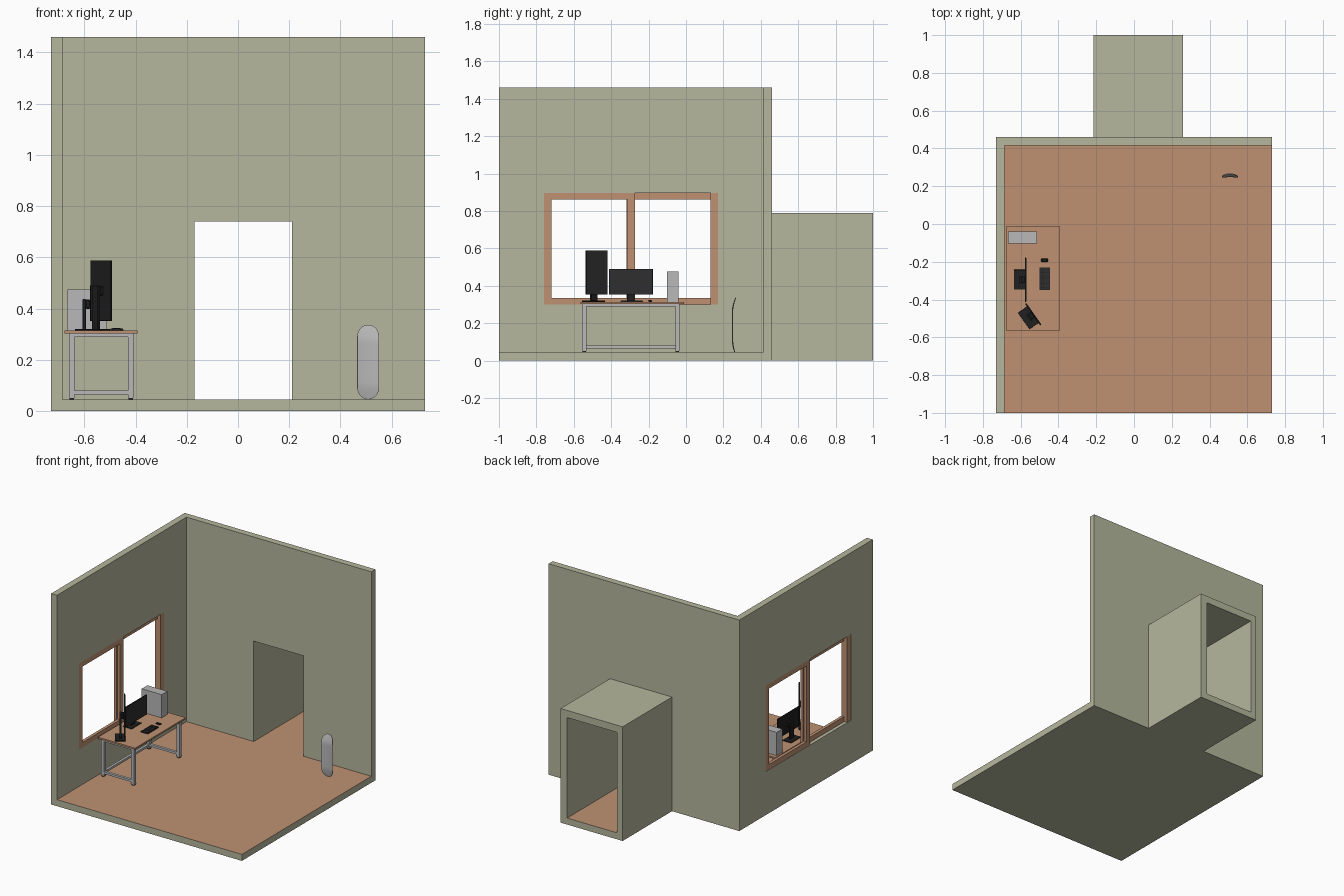
import bpy, bmesh, math
from mathutils import Matrix, Vector

if "Cube" in bpy.data.objects:
    bpy.data.objects.remove(bpy.data.objects["Cube"])


def material(name, r, g, b):
    m = bpy.data.materials.new(name)
    m.diffuse_color = (r, g, b, 1)
    m.use_nodes = True
    m.node_tree.nodes["Principled BSDF"].inputs["Base Color"].default_value = m.diffuse_color
    return m


WALL = material("sage wall", 0.465, 0.475, 0.34)
WOOD = material("warm wood", 0.52, 0.285, 0.17)
GREY = material("light grey", 0.48, 0.48, 0.48)
BLACK = material("black plastic", 0.014, 0.014, 0.014)
SCREEN = material("dark screen", 0.028, 0.028, 0.028)


def boxes(name, items, mat, bevel=0.0, matrix=None):
    """One object from boxes given as (x0, x1, y0, y1, z0, z1)."""
    bm = bmesh.new()
    for x0, x1, y0, y1, z0, z1 in items:
        m = Matrix.Translation(((x0 + x1) / 2, (y0 + y1) / 2, (z0 + z1) / 2))
        m = m @ Matrix.Diagonal((x1 - x0, y1 - y0, z1 - z0, 1))
        bmesh.ops.create_cube(bm, size=1, matrix=m)
    if bevel:
        bmesh.ops.bevel(bm, geom=bm.edges[:], offset=bevel, segments=1, affect='EDGES')
    me = bpy.data.meshes.new(name)
    bm.to_mesh(me)
    bm.free()
    me.materials.append(mat)
    ob = bpy.data.objects.new(name, me)
    bpy.context.collection.objects.link(ob)
    if matrix:
        ob.matrix_world = matrix
    return ob


def boolean(ob, operation, box):
    other = boxes("cutter", [box], WALL)
    other.hide_render = True
    mod = ob.modifiers.new("bool", 'BOOLEAN')
    mod.operation, mod.object, mod.solver = operation, other, 'EXACT'
    bpy.context.view_layer.update()
    dg = bpy.context.evaluated_depsgraph_get()
    me = bpy.data.meshes.new_from_object(ob.evaluated_get(dg))
    ob.modifiers.clear()
    ob.data = me
    bpy.data.objects.remove(other)


# Room shell: floor, left wall, back wall and the corridor behind the doorway
room = boxes("room_shell", [(-0.73, 0.73, -1, 0.46, 0, 1.46)], WALL)
boolean(room, 'DIFFERENCE', (-0.685, 2, -2, 0.415, 0.045, 2))
boolean(room, 'UNION', (-0.215, 0.26, 0.43, 1, 0, 0.79))
boolean(room, 'DIFFERENCE', (-0.17, 0.21, 0.3, 2, 0.045, 0.74))
boolean(room, 'DIFFERENCE', (-0.9, -0.6, -0.76, 0.17, 0.30, 0.895))
room.data.materials.clear()
room.data.materials.append(WALL)
room.data.materials.append(WOOD)
for p in room.data.polygons:
    on_floor = p.normal.z > 0.9 and abs(p.center.z - 0.045) < 0.01
    p.material_index = 1 if on_floor else 0


# Sliding window: two sashes on separate tracks and side posts
def sash(name, x0, x1, y0, y1, w=0.04, z0=0.30, z1=0.895):
    boxes(name, [(x0, x1, y0, y0 + w, z0, z1), (x0, x1, y1 - w, y1, z0, z1),
                 (x0, x1, y0 + w, y1 - w, z0, z0 + 0.035),
                 (x0, x1, y0 + w, y1 - w, z1 - 0.035, z1)], WOOD)


sash("window_inner_sash", -0.706, -0.685, -0.76, -0.272)
sash("window_outer_sash", -0.728, -0.707, -0.318, 0.17)
boxes("window_inner_post", [(-0.706, -0.685, 0.13, 0.17, 0.30, 0.895)], WOOD)
boxes("window_outer_post", [(-0.728, -0.707, -0.76, -0.72, 0.30, 0.895)], WOOD)

# Desk: top, four legs, rails and feet
LX = ((-0.66, -0.638), (-0.43, -0.408))
LY = ((-0.555, -0.533), (-0.057, -0.035))
boxes("desk_top", [(-0.677, -0.392, -0.565, -0.012, 0.303, 0.314)], WOOD)
boxes("desk_legs", [(*x, *y, 0.051, 0.303) for x in LX for y in LY], GREY)
boxes("desk_feet", [(x[0] + .002, x[1] - .002, y[0] + .002, y[1] - .002, 0.045, 0.051)
                    for x in LX for y in LY], BLACK)
boxes("desk_side_rails", [(LX[0][1], LX[1][0], y[0] + .002, y[1] - .002, z, z + 0.015)
                          for y in LY for z in (0.065, 0.288)], GREY)
boxes("desk_long_rails", [(x[0] + .002, x[1] - .002, LY[0][1], LY[1][0], 0.288, 0.303)
                          for x in LX] +
      [(LX[0][0] + .002, LX[0][1] - .002, LY[0][1], LY[1][0], 0.065, 0.08)], GREY)


# Monitors: local origin on the desk below the panel, screen faces +x
def monitor(name, x, y, turn, width, height, hub):
    m = Matrix.Translation((x, y, 0.314)) @ Matrix.Rotation(math.radians(turn), 4, 'Z')
    w, z0, z1 = width / 2, 0.038, 0.038 + height
    boxes(name + "_panel", [(-0.004, 0.003, -w, w, z0, z1)], BLACK, 0.001, m)
    boxes(name + "_screen", [(0.003, 0.004, -w + .003, w - .003, z0 + .005, z1 - .003)],
          SCREEN, 0, m)
    boxes(name + "_stand", [(-0.062, 0.004, -0.053, 0.053, 0, 0.006),
                            (-0.032, -0.02, -0.02, 0.02, 0.006, hub + 0.02)], BLACK, 0.001, m)
    boxes(name + "_mount", [(-0.021, -0.003, -0.018, 0.018, hub - 0.018, hub + 0.018)],
          BLACK, 0.003, m)


monitor("wide_monitor", -0.574, -0.295, 0, 0.236, 0.138, 0.103)
monitor("tall_monitor", -0.533, -0.478, 35, 0.138, 0.236, 0.155)

# Keyboard with key grid, and mouse
boxes("keyboard_base", [(-0.50, -0.446, -0.35, -0.23, 0.314, 0.319)], BLACK)
boxes("keyboard_keys", [(-0.498 + i * 0.0102, -0.489 + i * 0.0102,
                         -0.348 + j * 0.0117, -0.338 + j * 0.0117, 0.319, 0.322)
                        for i in range(5) for j in range(10)], SCREEN)
boxes("mouse", [(-0.492, -0.456, -0.202, -0.182, 0.314, 0.324)], BLACK, 0.004)

# Computer case
boxes("computer_case", [(-0.666, -0.513, -0.102, -0.04, 0.314, 0.475)], GREY)

# Skateboard deck standing on end: rounded outline, kicked ends, slight concave
bm = bmesh.new()
N, M, Z0, Z1, HW = 32, 8, 0.046, 0.336, 0.0425
rows = []
for i in range(N + 1):
    z = (Z0 + Z1) / 2 - (Z1 - Z0) / 2 * math.cos(math.pi * i / N)
    end = min(z - Z0, Z1 - z)
    u = min(end / 0.045, 1)
    hw = max(HW * math.sqrt(max(0, 1 - (1 - u) ** 2)), 0.004)
    kick = 0.016 * max(0, (z - 0.27) / 0.066) ** 1.4 + 0.010 * max(0, (0.105 - z) / 0.06) ** 1.4
    row = []
    for j in range(M + 1):
        s = 2 * j / M - 1
        y = 0.250 + kick - 0.003 * (s * hw / HW) ** 2
        row.append(bm.verts.new((0.508 + s * hw, y, z)))
    rows.append(row)
for a, b in zip(rows, rows[1:]):
    for j in range(M):
        bm.faces.new((a[j], a[j + 1], b[j + 1], b[j]))
bmesh.ops.recalc_face_normals(bm, faces=bm.faces[:])
me = bpy.data.meshes.new("skateboard_deck")
bm.to_mesh(me)
bm.free()
me.materials.append(GREY)
deck = bpy.data.objects.new("skateboard_deck", me)
bpy.context.collection.objects.link(deck)
sol = deck.modifiers.new("thickness", 'SOLIDIFY')
sol.thickness, sol.offset = 0.004, 0
bpy.context.view_layer.objects.active = deck
deck.select_set(True)
bpy.ops.object.modifier_apply(modifier=sol.name)
bpy.ops.object.shade_smooth_by_angle(angle=math.radians(35))
